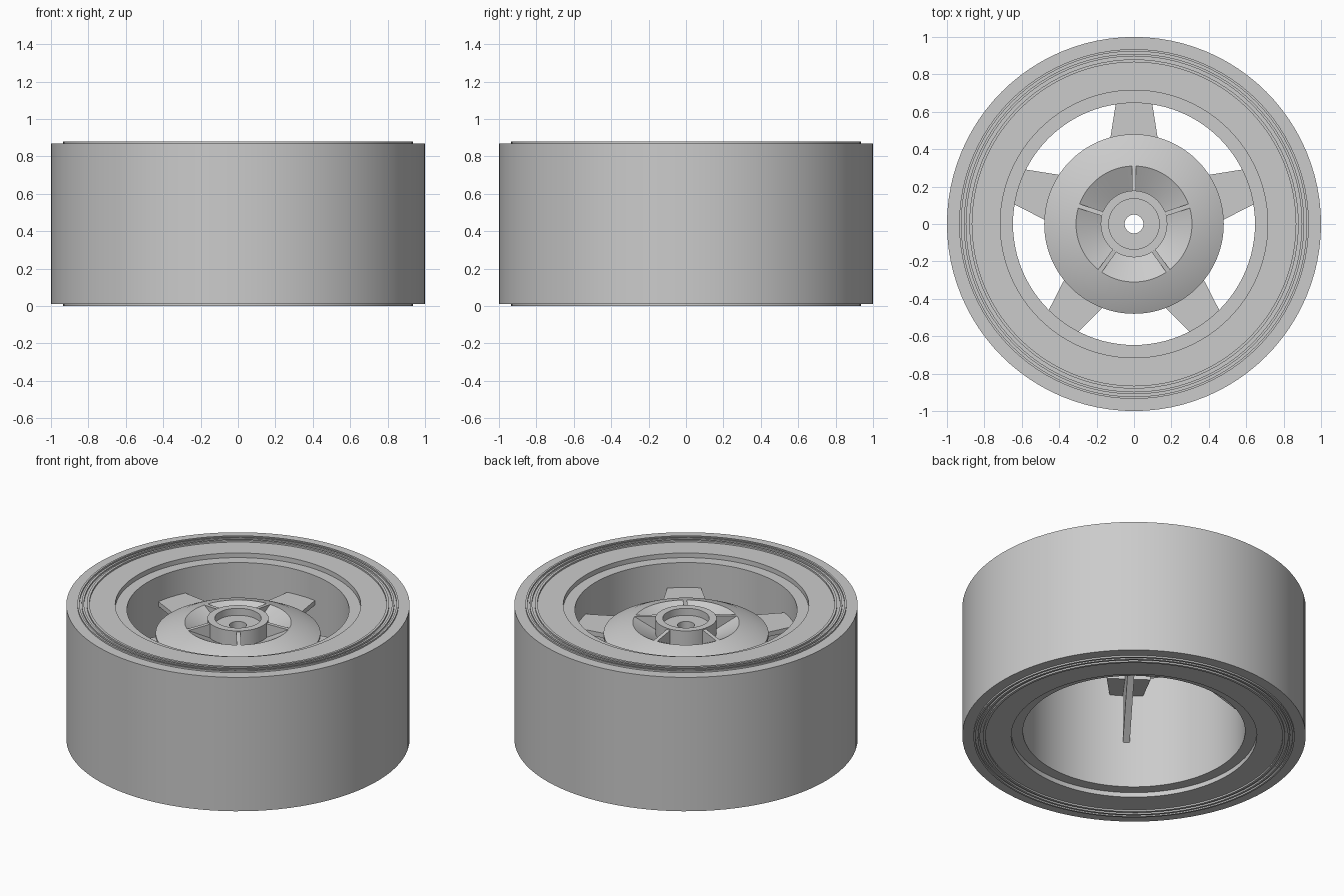
import bpy
import bmesh
import math
from mathutils import Matrix, Vector

cube = bpy.data.objects.get("Cube")
if cube:
    bpy.data.objects.remove(cube, do_unlink=True)

HEIGHT = 0.88
ARM_ANGLES = [math.radians(18 + 72 * i) for i in range(5)]

grey = bpy.data.materials.new("light_grey")
grey.use_nodes = True
grey.diffuse_color = (0.6, 0.6, 0.6, 1)
grey.node_tree.nodes["Principled BSDF"].inputs["Base Color"].default_value = (0.6, 0.6, 0.6, 1)


def finish(name, bm, smooth=False):
    bmesh.ops.recalc_face_normals(bm, faces=bm.faces)
    mesh = bpy.data.meshes.new(name)
    bm.to_mesh(mesh)
    bm.free()
    mesh.materials.append(grey)
    obj = bpy.data.objects.new(name, mesh)
    bpy.context.collection.objects.link(obj)
    if smooth:
        bpy.ops.object.select_all(action="DESELECT")
        obj.select_set(True)
        bpy.context.view_layer.objects.active = obj
        bpy.ops.object.shade_smooth_by_angle(angle=math.radians(20))
    return obj


def lathe(name, profile, steps=96):
    """Spin a closed (radius, height) outline around z."""
    bm = bmesh.new()
    verts = [bm.verts.new((r, 0, z)) for r, z in profile]
    edges = [bm.edges.new((verts[i - 1], verts[i])) for i in range(len(verts))]
    bmesh.ops.spin(bm, geom=verts + edges, cent=(0, 0, 0), axis=(0, 0, 1),
                   angle=math.tau, steps=steps, use_merge=True)
    bmesh.ops.remove_doubles(bm, verts=bm.verts, dist=0.0001)
    return finish(name, bm, smooth=True)


def prism(name, points, shift, angle):
    """Extrude a flat outline by a vector, then turn it to an arm angle."""
    bm = bmesh.new()
    face = bm.faces.new([bm.verts.new(p) for p in points])
    result = bmesh.ops.extrude_face_region(bm, geom=[face])
    top = [v for v in result["geom"] if isinstance(v, bmesh.types.BMVert)]
    bmesh.ops.translate(bm, verts=top, vec=Vector(shift))
    bmesh.ops.transform(bm, matrix=Matrix.Rotation(angle, 4, "Z"), verts=bm.verts)
    return finish(name, bm)


def upright(name, outline, thickness, angle):
    """Thin vertical plate from a (radius, height) outline."""
    points = [(r, -thickness / 2, z) for r, z in outline]
    return prism(name, points, (0, thickness, 0), angle)


# Tyre with three raised rings on each sidewall
side = HEIGHT - 0.01
upper = [(0.715, side)]
for inner, outer in ((0.865, 0.88), (0.897, 0.91), (0.923, 0.935)):
    upper += [(inner, side), (inner, HEIGHT), (outer, HEIGHT), (outer, side)]
upper.append((1.0, side))
lathe("tyre", upper + [(r, HEIGHT - z) for r, z in reversed(upper)])

# Rim barrel, set in slightly from both sidewalls
lip = 0.04
lathe("rim_barrel", [(0.647, lip), (0.73, lip), (0.73, HEIGHT - lip), (0.647, HEIGHT - lip)])

# Domed hub with a sunken pocket ring and a central bored boss
lathe("hub", [
    (0.05, 0.74), (0.135, 0.74), (0.135, 0.785), (0.178, 0.785), (0.178, 0.69),
    (0.31, 0.757), (0.40, 0.73), (0.48, 0.69), (0.48, 0.665), (0.40, 0.70),
    (0.31, 0.72), (0.178, 0.65), (0.178, 0.61), (0.05, 0.61)])

for i, angle in enumerate(ARM_ANGLES, 1):
    # Flat tapered arm from hub to rim
    prism(f"arm_{i}", [(0.45, -0.128, 0.65), (0.66, -0.095, 0.65),
                       (0.66, 0.095, 0.65), (0.45, 0.128, 0.65)],
          (0, 0, 0.03), angle)
    # Rib crossing the hub pocket
    upright(f"hub_rib_{i}", [(0.16, 0.68), (0.16, 0.78), (0.31, 0.757), (0.30, 0.74)],
            0.024, angle)
    # Gusset under the arm
    upright(f"arm_gusset_{i}", [(0.66, 0.33), (0.66, 0.67), (0.47, 0.67),
                                (0.31, 0.725), (0.165, 0.65), (0.165, 0.62)],
            0.04, angle)
